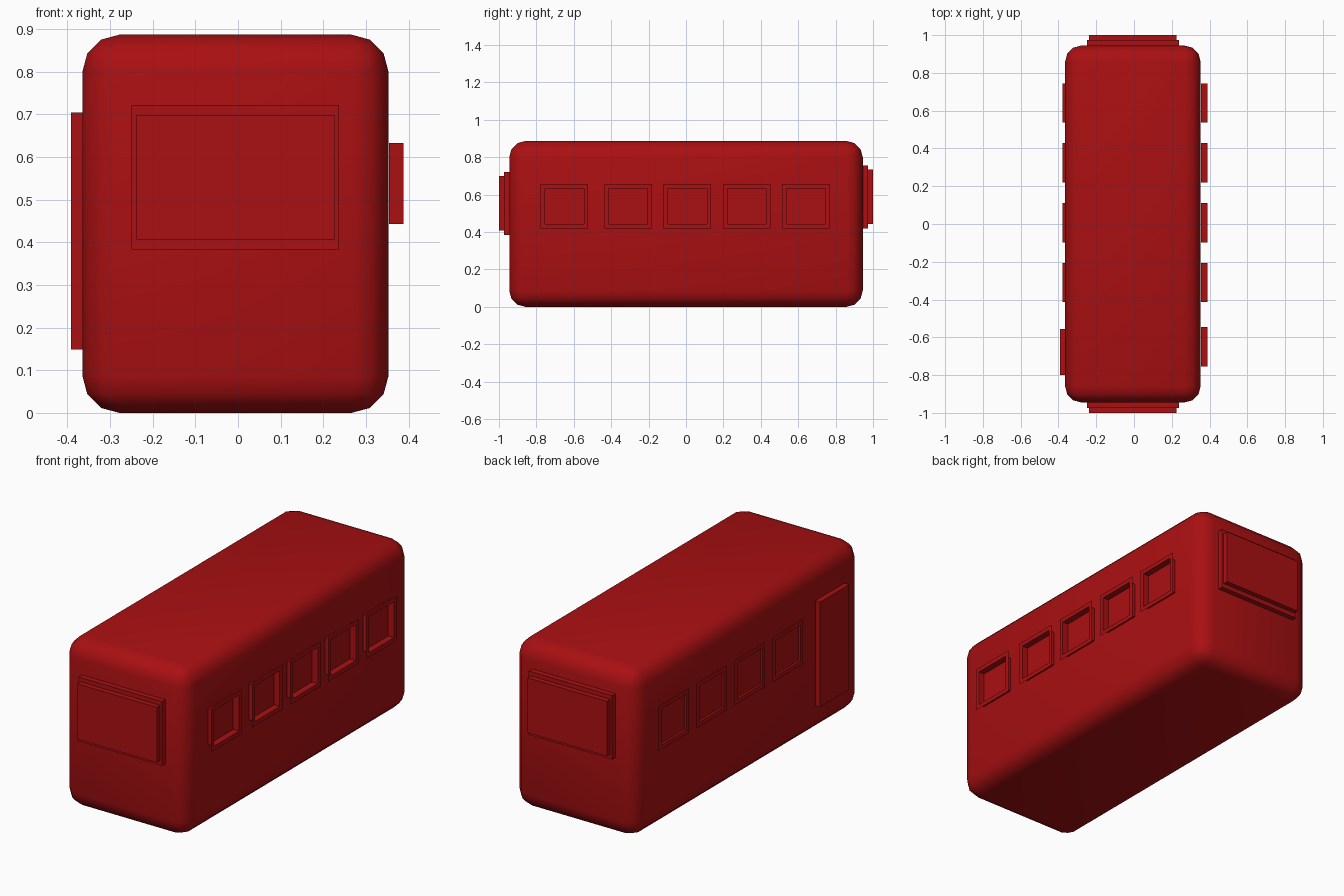
import bpy, bmesh

if "Cube" in bpy.data.objects:
    bpy.data.objects.remove(bpy.data.objects["Cube"])

red = bpy.data.materials.new("red_paint")
red.diffuse_color = (0.4, 0.005, 0.006, 1)
red.use_nodes = True
red.node_tree.nodes["Principled BSDF"].inputs["Base Color"].default_value = red.diffuse_color


def finish(name, bm, smooth=False):
    me = bpy.data.meshes.new(name)
    bm.to_mesh(me)
    bm.free()
    me.materials.append(red)
    for p in me.polygons:
        p.use_smooth = smooth
    ob = bpy.data.objects.new(name, me)
    bpy.context.collection.objects.link(ob)
    return ob


def box(name, lo, hi, bevel=0):
    bm = bmesh.new()
    bmesh.ops.create_cube(bm, size=1)
    for v in bm.verts:
        v.co = [(a + b) / 2 + c * (b - a) for a, b, c in zip(lo, hi, v.co)]
    if bevel:
        bmesh.ops.bevel(bm, geom=bm.edges[:], offset=bevel, segments=3,
                        profile=0.5, affect='EDGES')
    return finish(name, bm, bool(bevel))


def window(name, y, x_rim, x_floor):
    # flat rim held off the wall, with a recess running back to the wall
    bm = bmesh.new()
    z, hy, hz, b = 0.538, 0.127, 0.118, 0.023
    loops = []
    for x, inset in ((x_rim, 0), (x_rim, b), (x_floor, b)):
        loops.append([bm.verts.new((x, y + sy * (hy - inset), z + sz * (hz - inset)))
                      for sy, sz in ((-1, -1), (1, -1), (1, 1), (-1, 1))])
    for a, c in zip(loops, loops[1:]):
        for i in range(4):
            j = (i + 1) % 4
            quad = [a[i], a[j], c[j], c[i]]
            bm.faces.new(quad if x_rim > 0 else quad[::-1])
    bottom = loops[-1]
    bm.faces.new(bottom if x_rim > 0 else bottom[::-1])
    finish(name, bm)


# rounded main body
box("body", (-0.365, -0.945, 0), (0.353, 0.945, 0.887), 0.087)

# side windows: five on the right, four on the left
ys = [0.641, 0.325, 0.007, -0.31, -0.65]
for i, y in enumerate(ys):
    window(f"right_window_{i + 1}", y, 0.388, 0.354)
for i, y in enumerate(ys[:4]):
    window(f"left_window_{i + 1}", y, -0.378, -0.366)

# door at the front of the left side
box("door", (-0.392, -0.80, 0.149), (-0.355, -0.557, 0.704))

# stepped windscreens at both ends
for name, s, z0, z1 in (("front", -1, 0.383, 0.722), ("back", 1, 0.42, 0.757)):
    a, b, c = 0.93 * s, 0.973 * s, 1.0 * s
    box(name + "_windscreen_frame", (-0.25, min(a, b), z0), (0.237, max(a, b), z1))
    box(name + "_windscreen", (-0.238, min(a, c), z0 + 0.024),
        (0.226, max(a, c), z1 - 0.023))
